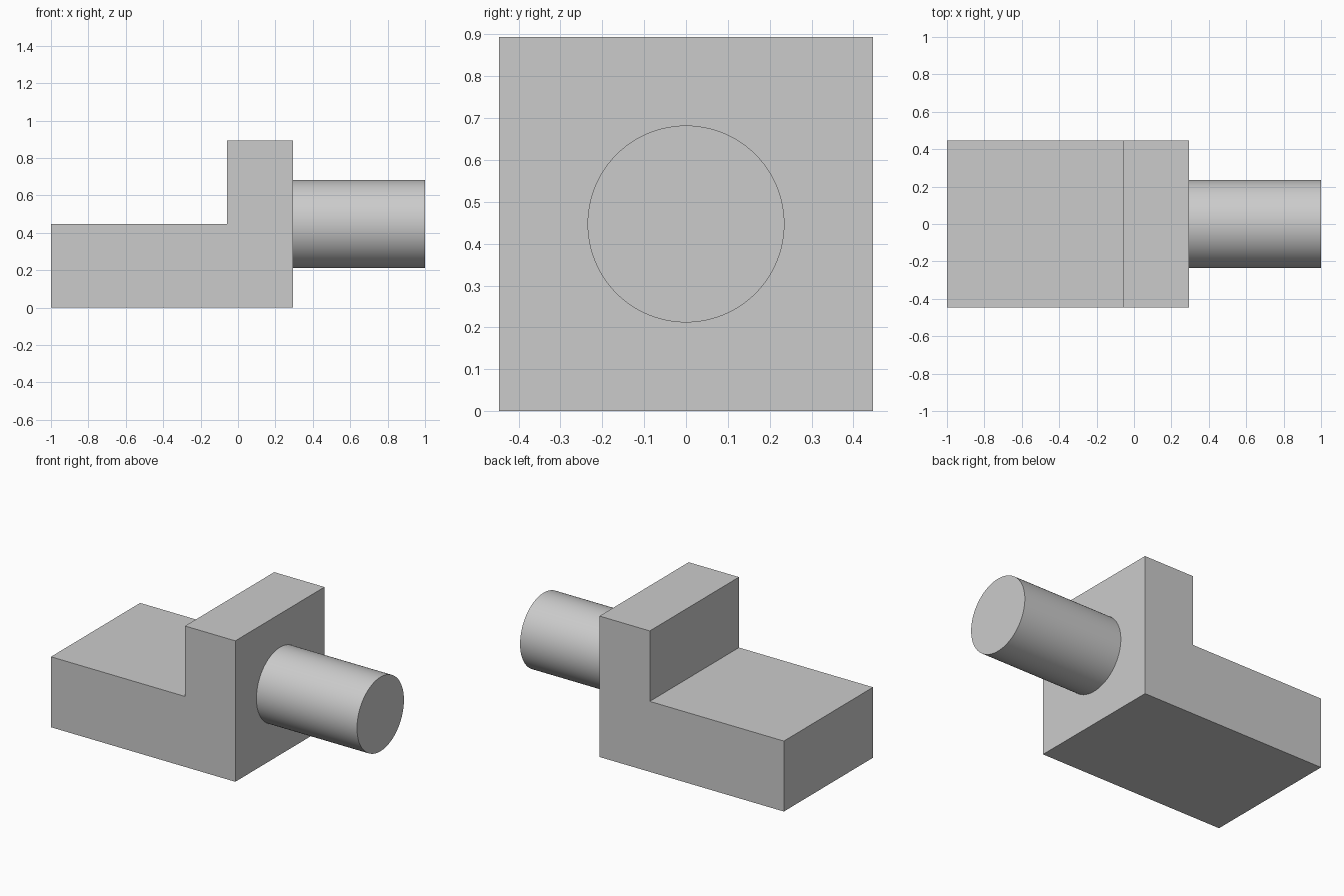
import bpy
import bmesh
import math
from mathutils import Matrix

cube = bpy.data.objects.get("Cube")
if cube:
    bpy.data.objects.remove(cube, do_unlink=True)

UNIT = 2 / 85          # overall length is 85 units
WIDTH = 38 * UNIT
WALL_X = -1 + 55 * UNIT
STEP_X = -1 + 40 * UNIT
RADIUS = 10 * UNIT

grey = bpy.data.materials.new("plain grey")
grey.use_nodes = True
colour = (0.6, 0.6, 0.6, 1)
grey.diffuse_color = colour
grey.node_tree.nodes["Principled BSDF"].inputs["Base Color"].default_value = colour


def add_object(name, bm):
    bmesh.ops.recalc_face_normals(bm, faces=bm.faces)
    mesh = bpy.data.meshes.new(name)
    bm.to_mesh(mesh)
    bm.free()
    mesh.materials.append(grey)
    obj = bpy.data.objects.new(name, mesh)
    bpy.context.collection.objects.link(obj)
    return obj


# Stepped block: L-shaped side profile extruded across the width
profile = [(-1, 0), (WALL_X, 0), (WALL_X, WIDTH), (STEP_X, WIDTH),
           (STEP_X, WIDTH / 2), (-1, WIDTH / 2)]
bm = bmesh.new()
side = bm.faces.new([bm.verts.new((x, -WIDTH / 2, z)) for x, z in profile])
swept = bmesh.ops.extrude_face_region(bm, geom=[side])["geom"]
bmesh.ops.translate(bm, vec=(0, WIDTH, 0),
                    verts=[v for v in swept if isinstance(v, bmesh.types.BMVert)])
add_object("stepped_block", bm)

# Round shaft: starts flush on the wall, open where it joins
bm = bmesh.new()
place = Matrix.Translation(((WALL_X + 1) / 2, 0, WIDTH / 2)) @ Matrix.Rotation(math.pi / 2, 4, "Y")
bmesh.ops.create_cone(bm, cap_ends=True, segments=96, radius1=RADIUS, radius2=RADIUS,
                      depth=1 - WALL_X, matrix=place)
inner = [f for f in bm.faces if f.calc_center_median().x < WALL_X + 0.01]
bmesh.ops.delete(bm, geom=inner, context="FACES_ONLY")
shaft = add_object("round_shaft", bm)
bpy.ops.object.select_all(action="DESELECT")
shaft.select_set(True)
bpy.context.view_layer.objects.active = shaft
bpy.ops.object.shade_smooth_by_angle(angle=math.radians(30))
